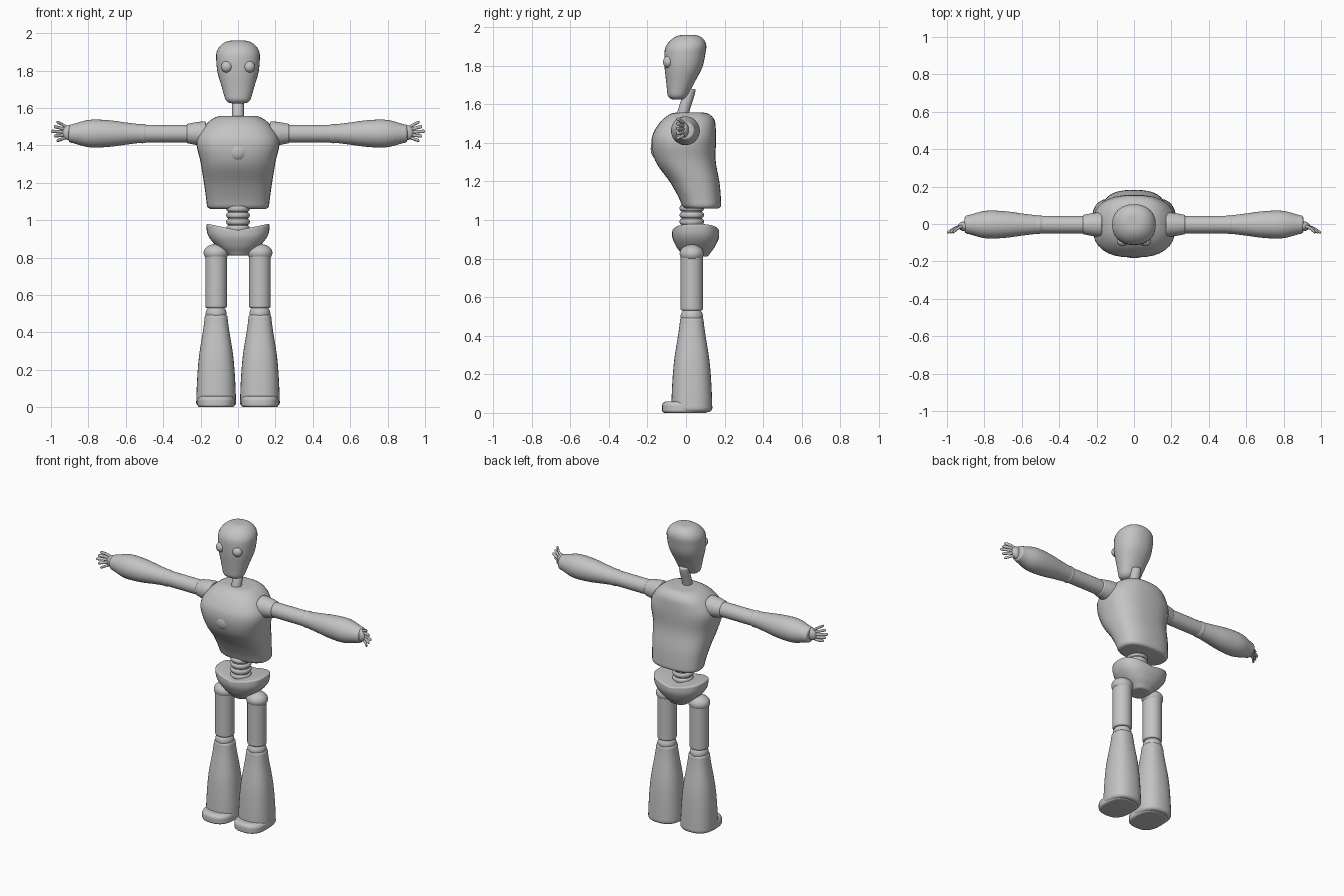
import bpy, bmesh, math
from mathutils import Vector

cube = bpy.data.objects.get("Cube")
if cube:
    bpy.data.objects.remove(cube, do_unlink=True)

LIGHT_GREY = (0.55, 0.55, 0.55, 1)
grey = bpy.data.materials.new("light grey")
grey.use_nodes = True
grey.diffuse_color = LIGHT_GREY
grey.node_tree.nodes["Principled BSDF"].inputs["Base Color"].default_value = LIGHT_GREY


def finish(bm, name):
    """Turn the mesh into a smooth grey object."""
    bmesh.ops.recalc_face_normals(bm, faces=bm.faces)
    mesh = bpy.data.meshes.new(name)
    bm.to_mesh(mesh)
    bm.free()
    mesh.materials.append(grey)
    mesh.shade_smooth()
    part = bpy.data.objects.new(name, mesh)
    bpy.context.collection.objects.link(part)
    return part


def ball(name, centre, radii):
    bm = bmesh.new()
    bmesh.ops.create_uvsphere(bm, u_segments=32, v_segments=16, radius=1)
    bmesh.ops.scale(bm, vec=Vector(radii), verts=bm.verts)
    bmesh.ops.translate(bm, vec=Vector(centre), verts=bm.verts)
    return finish(bm, name)


def along(values, t):
    """Smooth curve through evenly spaced values, or one constant value."""
    if not isinstance(values, tuple):
        return values
    last = len(values) - 1
    i = min(int(t * last), last - 1)
    f = t * last - i
    before, a, b, after = (values[max(0, min(last, i + k))] for k in (-1, 0, 1, 2))
    slope_a, slope_b = (b - before) / 2, (after - a) / 2
    ease = f * f * (3 - 2 * f)
    return (a + (b - a) * ease + slope_a * f * (1 - f) ** 2
            - slope_b * f * f * (1 - f))


def rounded_off(distance, radius):
    """How far a rounded end pulls the surface inward."""
    gap = max(0, 1 - distance / radius)
    return radius * (1 - math.sqrt(1 - gap * gap))


def tube(name, axis, start, end, centre, width, depth=None, rounding=(0.01, 0.01),
         power=2, mirror=1, sides=32, steps=32):
    """Round-ended body whose centre and radii vary along the x or z axis."""
    bm = bmesh.new()
    rings = []
    for step in range(steps + 1):
        t = (1 - math.cos(math.pi * step / steps)) / 2
        length = end - start
        inset = (rounded_off(t * length, rounding[0])
                 + rounded_off((1 - t) * length, rounding[1]))
        wide = along(width, t) - inset
        deep = along(depth or width, t) - inset
        ring = []
        for side in range(sides):
            angle = math.tau * side / sides
            c, s = math.cos(angle), math.sin(angle)
            u = along(centre[0], t) + wide * math.copysign(abs(c) ** (2 / power), c)
            v = along(centre[1], t) + deep * math.copysign(abs(s) ** (2 / power), s)
            along_axis = start + length * t
            point = (u, v, along_axis) if axis == "z" else (along_axis * mirror, u, v)
            ring.append(bm.verts.new(point))
        rings.append(ring)
    for low, high in zip(rings, rings[1:]):
        for side in range(sides):
            bm.faces.new((low[side - 1], low[side], high[side], high[side - 1]))
    caps = [bm.faces.new(rings[0]), bm.faces.new(rings[-1])]
    bmesh.ops.poke(bm, faces=caps)
    return finish(bm, name)


# Head and leaning neck
tube("head", "z", 1.625, 1.96, (0, (-.045, -.03, -.013, -.004, .012)),
     width=(.065, .086, .11, .117, .113), depth=(.05, .072, .098, .107, .107),
     rounding=(.03, .08), power=2.2)
tube("neck", "z", 1.53, 1.68, (0, (-.02, .02)), width=.031)

# Torso, chest forward and waist set back
tube("torso", "z", 1.06, 1.557, (0, (.083, .05, -.003, -.01, .02)),
     width=(.165, .18, .2, .22, .15), depth=(.1, .125, .157, .166, .13),
     rounding=(.02, .06), power=2.5)
ball("chest_disc", (0, -.155, 1.37), (.05, .028, .05))

# Ribbed waist
tube("waist", "z", .93, 1.1, (0, .03), width=.053)
for rib in range(4):
    base = .94 + .035 * rib
    tube(f"waist_rib_{rib + 1}", "z", base, base + .032, (0, .03), width=.063,
         rounding=(.014, .014), steps=16)

# Pelvis with a saddle-shaped upper rim
pelvis = tube("pelvis", "z", .81, .965, (0, .05), width=(.06, .115, .16, .17),
              depth=(.065, .1, .12, .122), power=2.5)
for vert in pelvis.data.vertices:
    lift = max(0, vert.co.z - .88) / .08
    vert.co.z += lift * .2 * (abs(vert.co.x) - .09)

for side, m in (("left", 1), ("right", -1)):
    ball(side + "_eye", (m * .06, -.092, 1.82), (.031, .027, .031))

    # Arm, pointing straight out
    arm = (-.003, 1.463)
    tube(side + "_shoulder", "x", .17, .275, arm, width=(.066, .061, .052), mirror=m)
    tube(side + "_upper_arm", "x", .25, .5, arm, width=.047, mirror=m)
    ball(side + "_elbow", (m * .51, *arm), (.045, .05, .052))
    tube(side + "_forearm", "x", .475, .905, arm,
         width=(.046, .057, .071, .073, .047), mirror=m)

    # Hand with fanned, curled fingers
    ball(side + "_palm", (m * .905, -.012, 1.468), (.036, .026, .04))
    for finger in range(5):
        fan = 2 - finger
        tube(f"{side}_finger_{finger + 1}", "x", .905, 1 - .015 * abs(fan),
             ((-.01, -.02, -.045), (1.47 + .012 * fan, 1.475 + .025 * fan)),
             width=.009, rounding=(.008, .008), mirror=m, sides=12, steps=12)

    # Leg
    leg = (m * .117, .03)
    ball(side + "_hip", (*leg, .825), (.067, .063, .048))
    tube(side + "_thigh", "z", .53, .82, leg, width=.058)
    ball(side + "_knee", (*leg, .5), (.056, .058, .05))
    tube(side + "_shin", "z", .005, .494, leg, width=(.107, .094, .06),
         rounding=(.02, .01), power=2.4)
    tube(side + "_foot", "z", 0, .06, (leg[0], -.005), width=.1, depth=.119,
         rounding=(.015, .025), power=2.6)
